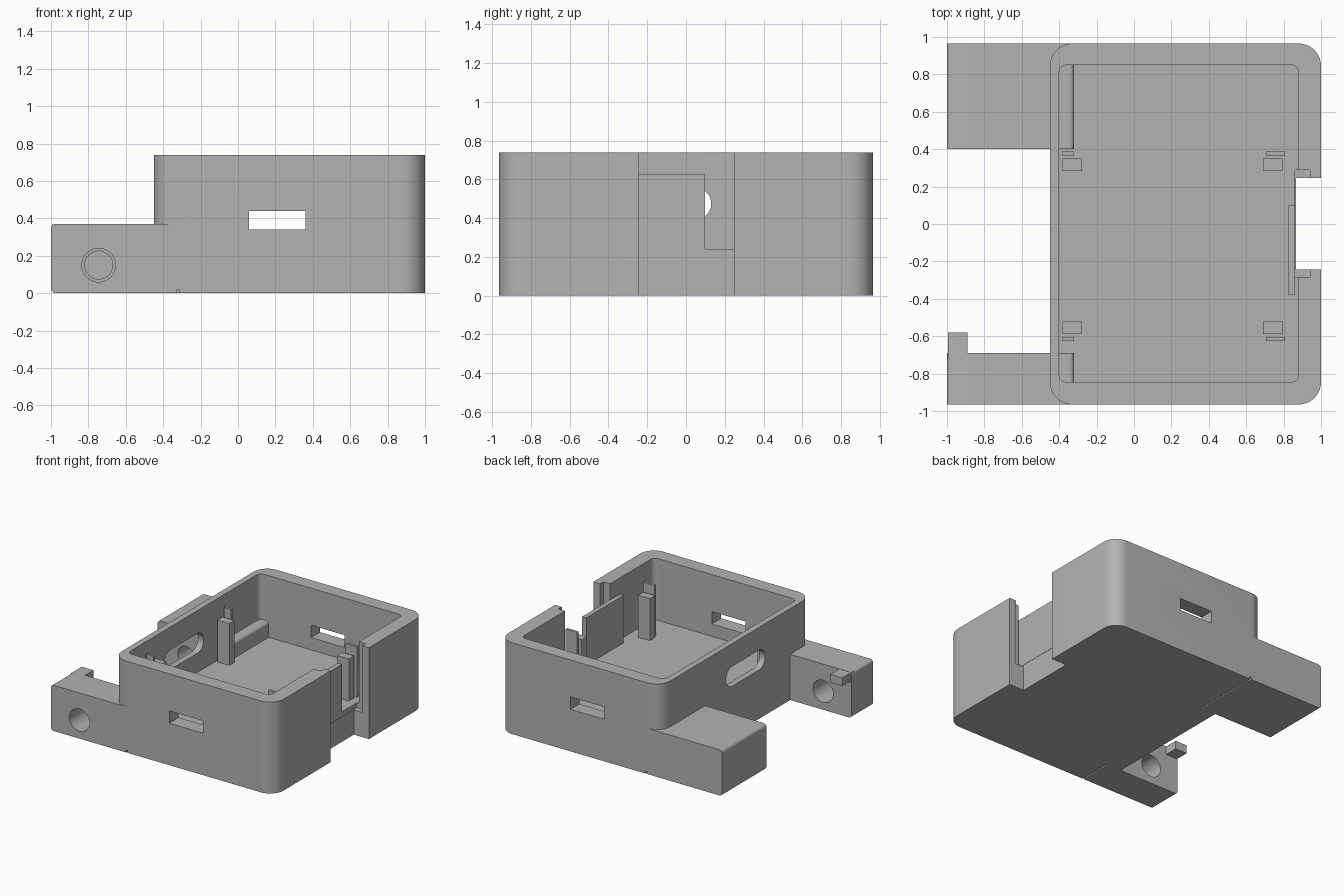
import bpy, bmesh, math
from mathutils import Matrix, Vector

if "Cube" in bpy.data.objects:
    bpy.data.objects.remove(bpy.data.objects["Cube"], do_unlink=True)

grey = bpy.data.materials.new("matte_grey")
grey.use_nodes = True
COLOUR = (0.45, 0.45, 0.45, 1)
grey.diffuse_color = COLOUR
grey.node_tree.nodes["Principled BSDF"].inputs["Base Color"].default_value = COLOUR


def finish(name, bm):
    mesh = bpy.data.meshes.new(name)
    bmesh.ops.recalc_face_normals(bm, faces=bm.faces)
    bm.to_mesh(mesh)
    bm.free()
    mesh.materials.append(grey)
    ob = bpy.data.objects.new(name, mesh)
    bpy.context.collection.objects.link(ob)
    return ob


def block(name, x, y, z, radius=0, axis=2, segments=10):
    """Box from ranges, with the edges along one axis rounded."""
    bm = bmesh.new()
    lo, hi = Vector((x[0], y[0], z[0])), Vector((x[1], y[1], z[1]))
    bmesh.ops.create_cube(bm, size=1)
    for v in bm.verts:
        v.co = (lo + hi) / 2 + v.co * (hi - lo)
    if radius:
        edges = [e for e in bm.edges
                 if abs((e.verts[0].co - e.verts[1].co).normalized()[axis]) > 0.9]
        bmesh.ops.bevel(bm, geom=edges, offset=radius, segments=segments,
                        profile=0.5, affect='EDGES')
    return finish(name, bm)


def rod(name, x, z, y, radius):
    """Cylinder along y."""
    bm = bmesh.new()
    bmesh.ops.create_cone(bm, cap_ends=True, segments=48, radius1=radius,
                          radius2=radius, depth=y[1] - y[0])
    bmesh.ops.transform(bm, verts=bm.verts, matrix=Matrix.Translation(
        (x, (y[0] + y[1]) / 2, z)) @ Matrix.Rotation(math.pi / 2, 4, 'X'))
    return finish(name, bm)


def combine(target, other, operation):
    """Apply a boolean and remove the helper."""
    other.hide_render = True
    mod = target.modifiers.new(other.name, 'BOOLEAN')
    mod.operation, mod.solver, mod.object = operation, 'EXACT', other
    bpy.ops.object.select_all(action='DESELECT')
    target.select_set(True)
    bpy.context.view_layer.objects.active = target
    bpy.ops.object.modifier_apply(modifier=mod.name)
    bpy.data.objects.remove(other, do_unlink=True)


FLOOR, RIM, ARM_TOP = 0.24, 0.74, 0.37

# Open case with rounded corners
case = block("case", (-0.45, 1), (-0.965, 0.965), (0, RIM), 0.12)
combine(case, block("cavity", (-0.4, 0.88), (-0.845, 0.85), (FLOOR, 1), 0.04), 'DIFFERENCE')

# Side arms that run into the case
ARMS = {"front_arm": (-0.965, -0.69), "back_arm": (0.4, 0.965)}
for name, y in ARMS.items():
    combine(case, block(name, (-1, -0.32), y, (0, ARM_TOP), 0.025, 1, 5), 'UNION')
combine(case, block("arm_tab", (-0.995, -0.89), (-0.72, -0.58), (0.3, ARM_TOP - 0.002)), 'UNION')

cutters = [
    # Through hole and matching blind hole for the hinge pin
    rod("front_pin_hole", -0.745, 0.15, (-1.1, -0.6), 0.09),
    rod("back_pin_hole", -0.745, 0.15, (0.3, 0.8), 0.075),
    # Windows in front and back walls
    block("windows", (0.06, 0.36), (-1.2, 1.2), (0.34, 0.44)),
    # Long rounded opening in the arm-side wall
    block("side_slot", (-0.5, -0.36), (-0.37, 0.13), (0.395, 0.555), 0.0795, 0, 16),
    # Wall gap with guide grooves
    block("wall_gap", (0.865, 1.2), (-0.242, 0.247), (-0.2, 1)),
    block("guide_grooves", (0.86, 0.94), (-0.285, 0.29), (0.2, 1)),
]
# Fine seams under the arm ends
for y in ARMS.values():
    cutters.append(block("seam", (-0.326, -0.314), (y[0] - 0.01, y[1]), (-0.1, 0.02)))
for cutter in cutters:
    combine(case, cutter, 'DIFFERENCE')

# Upright divider beside the gap
parts = [case, block("divider", (0.825, 0.862), (-0.38, 0.098), (FLOOR - 0.02, 0.625))]

# Board posts, each with a thin clip behind it
for side, x in (("right", -0.33), ("left", 0.742)):
    for end, y, s in (("back", 0.317, 1), ("front", -0.555, -1)):
        parts.append(block(f"{end}_{side}_post", (x - 0.053, x + 0.053),
                           (y - 0.033, y + 0.033), (FLOOR - 0.02, 0.58)))
        cx = x - 0.022 if side == "right" else x + 0.014
        w = 0.032 if side == "right" else 0.051
        ys = sorted((y + s * 0.05, y + s * 0.07))
        parts.append(block(f"{end}_{side}_clip", (cx - w, cx + w), ys, (FLOOR - 0.02, 0.65)))

bpy.ops.object.select_all(action='DESELECT')
for ob in parts:
    ob.select_set(True)
bpy.context.view_layer.objects.active = case
bpy.ops.object.shade_smooth_by_angle(angle=math.radians(30))
